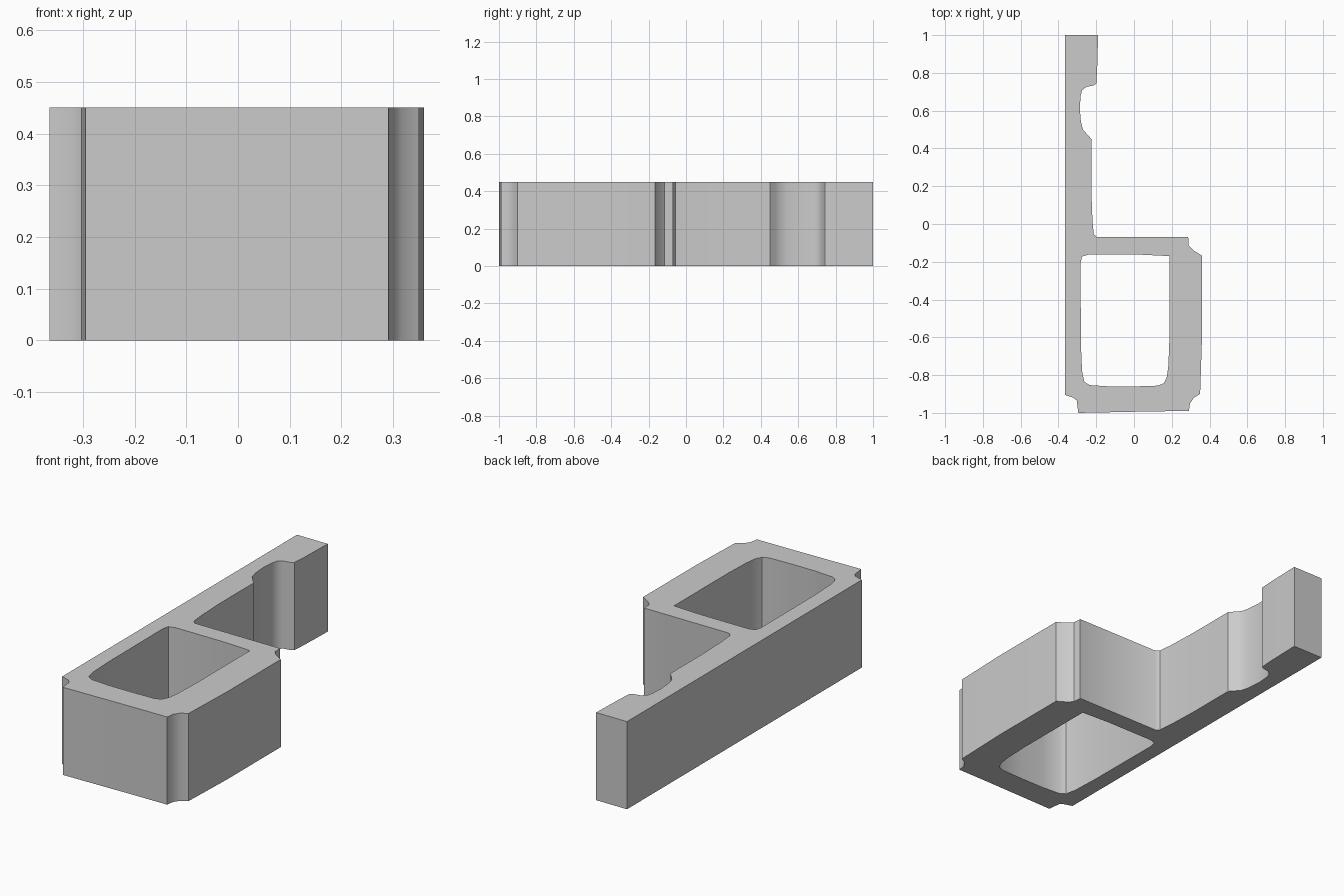
import bpy, bmesh
from math import radians

if "Cube" in bpy.data.objects:
    bpy.data.objects.remove(bpy.data.objects["Cube"])

HEIGHT = 0.45

# Outer outline: stem with a notch, then the bowl with scooped corners
outer = [(-.365, 1), (-.19, 1), (-.195, .82), (-.20, .742), (-.215, .733),
         (-.25, .727), (-.275, .708), (-.283, .675), (-.287, .61), (-.281, .54),
         (-.27, .50), (-.25, .477), (-.226, .45), (-.226, .18), (-.22, .02),
         (-.213, -.055), (-.195, -.07), (.287, -.07), (.29, -.115),
         (.315, -.14), (.36, -.167), (.36, -.6), (.35, -.90), (.317, -.92),
         (.296, -.95), (.291, -.99), (.1, -.992), (-.295, -1), (-.303, -.935),
         (-.32, -.92), (-.365, -.905)]

# Rounded rectangular opening
inner = [(-.283, -.205), (-.275, -.172), (-.24, -.162), (.03, -.162),
         (.15, -.168), (.187, -.17), (.187, -.62), (.182, -.75), (.174, -.81),
         (.158, -.843), (.125, -.856), (0, -.86), (-.13, -.86), (-.235, -.853),
         (-.263, -.835), (-.275, -.78), (-.281, -.64)]


def add_loop(bm, points):
    verts = [bm.verts.new((x, y, 0)) for x, y in points]
    return [bm.edges.new((v, verts[i - 1])) for i, v in enumerate(verts)]


# Fill the profile and extrude it upward
bm = bmesh.new()
edges = add_loop(bm, outer) + add_loop(bm, inner)
bmesh.ops.triangle_fill(bm, edges=edges, use_beauty=True)
result = bmesh.ops.extrude_face_region(bm, geom=bm.faces[:], use_keep_orig=True)
top = [g for g in result["geom"] if isinstance(g, bmesh.types.BMVert)]
bmesh.ops.translate(bm, verts=top, vec=(0, 0, HEIGHT))
bmesh.ops.recalc_face_normals(bm, faces=bm.faces[:])

mesh = bpy.data.meshes.new("bracket_block")
bm.to_mesh(mesh)
bm.free()
block = bpy.data.objects.new("bracket_block", mesh)
bpy.context.collection.objects.link(block)

# Smooth curved walls, keep corners and caps crisp
bpy.context.view_layer.objects.active = block
block.select_set(True)
bpy.ops.object.shade_smooth_by_angle(angle=radians(40))
